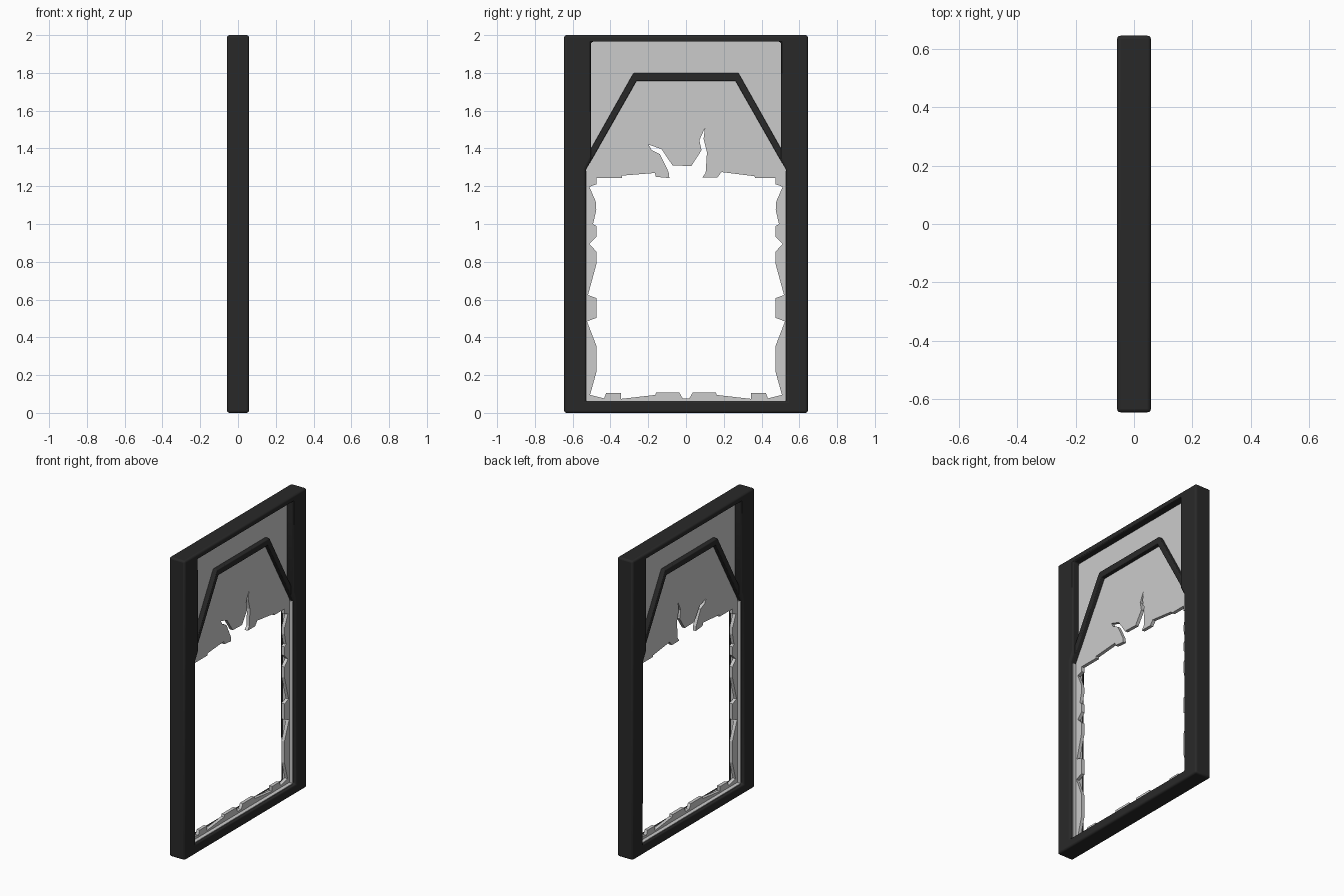
import bpy, bmesh, math

if "Cube" in bpy.data.objects:
    bpy.data.objects.remove(bpy.data.objects["Cube"])

black = bpy.data.materials.new("black_frame")
black.diffuse_color = (0.022, 0.022, 0.022, 1)
black.use_nodes = True
black.node_tree.nodes["Principled BSDF"].inputs["Base Color"].default_value = black.diffuse_color


def panel(name, loops, half_depth, bevel=0.0, mat=None):
    """Fill (y, z) outlines (first outer, rest holes) and extrude along x."""
    bm = bmesh.new()
    edges = []
    for pts in loops:
        vs = [bm.verts.new((-half_depth, y, z)) for y, z in pts]
        edges += [bm.edges.new((vs[i - 1], vs[i])) for i in range(len(vs))]
    bmesh.ops.triangle_fill(bm, edges=edges, use_beauty=True, use_dissolve=False)
    ext = bmesh.ops.extrude_face_region(bm, geom=bm.faces[:], use_keep_orig=True)
    verts = [g for g in ext["geom"] if isinstance(g, bmesh.types.BMVert)]
    bmesh.ops.translate(bm, verts=verts, vec=(2 * half_depth, 0, 0))
    bmesh.ops.recalc_face_normals(bm, faces=bm.faces[:])
    me = bpy.data.meshes.new(name)
    bm.to_mesh(me)
    bm.free()
    ob = bpy.data.objects.new(name, me)
    bpy.context.collection.objects.link(ob)
    if mat:
        me.materials.append(mat)
    if bevel:
        mod = ob.modifiers.new("bevel", "BEVEL")
        mod.width = bevel
        mod.segments = 3
        mod.limit_method = "ANGLE"
        mod.angle_limit = math.radians(40)
        bpy.ops.object.select_all(action="DESELECT")
        ob.select_set(True)
        bpy.context.view_layer.objects.active = ob
        bpy.ops.object.shade_smooth_by_angle(angle=math.radians(35))
    return ob


def mirrored(half):
    """Close a +y half outline with its -y mirror image."""
    return half + [(-y, z) for y, z in reversed(half)]


# Outer door frame with one stepped opening
opening = mirrored([(0.53, 0.06), (0.53, 1.286), (0.503, 1.334), (0.503, 1.965)])
panel("door_frame", [mirrored([(0.645, 0), (0.645, 2)]), opening], 0.058, 0.012, black)

# Angled arch bar dividing transom and door glass
arch = [(0.55, 1.25), (0.53, 1.286), (0.262, 1.757)]
arch += [(-y, z) for y, z in reversed(arch)]
arch += [(-0.55, 1.316), (-0.278, 1.799), (0.278, 1.799), (0.55, 1.316)]
panel("arch_bar", [arch], 0.04, 0.005, black)

# Glass seal around the jambs and sill
panel("glass_seal", [[(0.535, 1.28), (0.535, 0.055), (-0.535, 0.055), (-0.535, 1.28),
                      (-0.526, 1.28), (-0.526, 0.064), (0.526, 0.064), (0.526, 1.28)]], 0.036)

# Broken glass: jagged hole, side teeth mirrored
side = [(0.475, 1.243), (0.475, 1.21), (0.512, 1.197), (0.478, 1.12), (0.475, 1.074),
        (0.492, 1.0), (0.475, 0.989), (0.475, 0.931), (0.512, 0.894), (0.475, 0.855),
        (0.475, 0.785), (0.519, 0.624), (0.475, 0.608), (0.475, 0.503), (0.524, 0.484),
        (0.475, 0.357), (0.475, 0.214), (0.508, 0.095), (0.434, 0.077), (0.422, 0.106),
        (0.345, 0.106), (0.345, 0.074), (0.162, 0.095), (0.158, 0.109), (0.036, 0.109),
        (0.018, 0.077)]
top = [(-0.34, 1.243), (-0.34, 1.256), (-0.165, 1.27), (-0.16, 1.25), (-0.088, 1.243),
       (-0.092, 1.275), (-0.138, 1.37), (-0.182, 1.392), (-0.198, 1.42), (-0.13, 1.397),
       (-0.071, 1.31), (0.028, 1.307), (0.082, 1.39), (0.071, 1.444), (0.1, 1.508),
       (0.093, 1.45), (0.111, 1.38), (0.104, 1.27), (0.086, 1.246), (0.165, 1.245),
       (0.188, 1.275), (0.363, 1.253), (0.365, 1.243)]
hole = top + mirrored(side)
panel("broken_glass", [mirrored([(0.54, 0.05), (0.54, 1.975)]), hole], 0.011)
